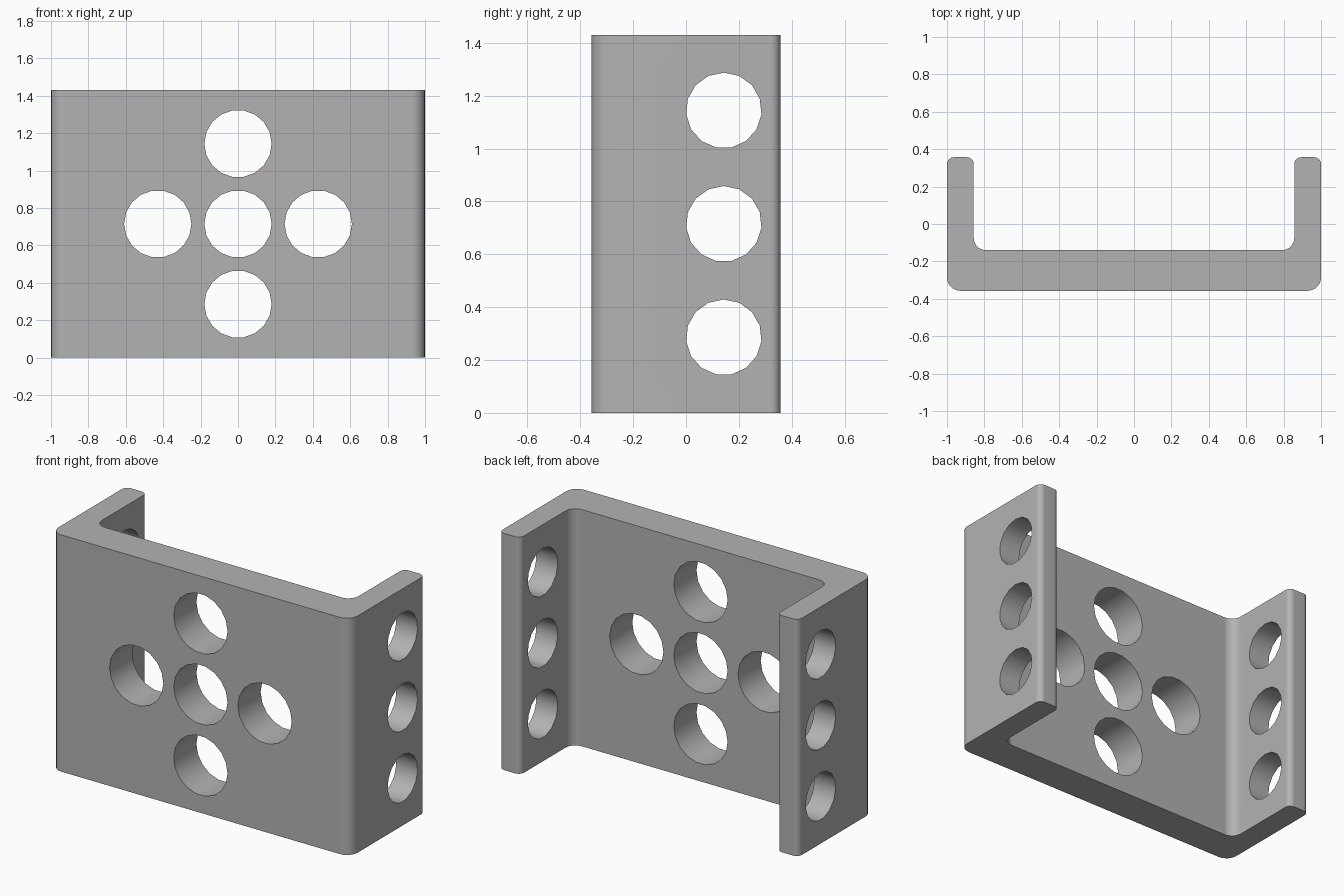
import bpy, bmesh, math
from mathutils import Vector, Matrix

cube = bpy.data.objects.get("Cube")
if cube:
    bpy.data.objects.remove(cube, do_unlink=True)

HEIGHT = 1.43
MID = HEIGHT / 2
STEP = 0.429          # spacing between holes

grey = bpy.data.materials.new("bracket_grey")
grey.use_nodes = True
colour = (0.45, 0.45, 0.45, 1)
grey.diffuse_color = colour
grey.node_tree.nodes["Principled BSDF"].inputs["Base Color"].default_value = colour


def add_object(name, bm):
    mesh = bpy.data.meshes.new(name)
    bmesh.ops.recalc_face_normals(bm, faces=bm.faces)
    bm.to_mesh(mesh)
    bm.free()
    mesh.materials.append(grey)
    obj = bpy.data.objects.new(name, mesh)
    bpy.context.collection.objects.link(obj)
    return obj


def rounded(corners, steps=5):
    """Round each (x, y, radius) right-angled corner of a closed outline."""
    points = []
    for i, (x, y, r) in enumerate(corners):
        p = Vector((x, y))
        before = (Vector(corners[i - 1][:2]) - p).normalized() * r
        after = (Vector(corners[(i + 1) % len(corners)][:2]) - p).normalized() * r
        centre = p + before + after
        for k in range(steps + 1):
            a = k / steps * math.pi / 2
            points.append(centre - after * math.cos(a) - before * math.sin(a))
    return points


# U-shaped bracket: half outline mirrored, then extruded upward
half = [(1, -0.357, 0.07), (1, 0.357, 0.036), (0.857, 0.357, 0.036), (0.857, -0.14, 0.065)]
outline = half + [(-x, y, r) for x, y, r in reversed(half)]
bm = bmesh.new()
base = bm.faces.new([bm.verts.new((p.x, p.y, 0)) for p in rounded(outline)])
top = bmesh.ops.extrude_face_region(bm, geom=[base], use_keep_orig=True)["geom"]
bmesh.ops.translate(bm, vec=(0, 0, HEIGHT),
                    verts=[v for v in top if isinstance(v, bmesh.types.BMVert)])
bracket = add_object("bracket", bm)


def drill(name, axis, centres, radius, sides, length, start=0):
    """Cut a set of round holes that run along the given axis."""
    bm = bmesh.new()
    turn = Vector((0, 0, 1)).rotation_difference(axis).to_matrix().to_4x4()
    for c in centres:
        bmesh.ops.create_cone(bm, cap_ends=True, segments=sides, radius1=radius,
                              radius2=radius, depth=length,
                              matrix=Matrix.Translation(c) @ turn @ Matrix.Rotation(start, 4, "Z"))
    cutter = add_object(name, bm)
    cutter.hide_render = True
    mod = bracket.modifiers.new(name, "BOOLEAN")
    mod.operation = "DIFFERENCE"
    mod.solver = "EXACT"
    mod.object = cutter
    bpy.ops.object.modifier_apply(modifier=mod.name)
    bpy.data.objects.remove(cutter, do_unlink=True)


bpy.ops.object.select_all(action="DESELECT")
bracket.select_set(True)
bpy.context.view_layer.objects.active = bracket

# Cross of five holes through the plate, three through each flange
cross = [(0, 0), (STEP, 0), (-STEP, 0), (0, STEP), (0, -STEP)]
drill("plate_holes", Vector((0, 1, 0)), [Vector((x, -0.25, MID + z)) for x, z in cross],
      0.18, 18, 0.6, math.pi / 18)
drill("flange_holes", Vector((1, 0, 0)), [Vector((0, 0.143, MID + i * STEP)) for i in (-1, 0, 1)],
      0.143, 15, 3, math.pi / 2)

# Smooth bends and holes, crisp rims
bpy.ops.object.shade_smooth_by_angle(angle=math.radians(35))
weighted = bracket.modifiers.new("flat_face_normals", "WEIGHTED_NORMAL")
weighted.keep_sharp = True
